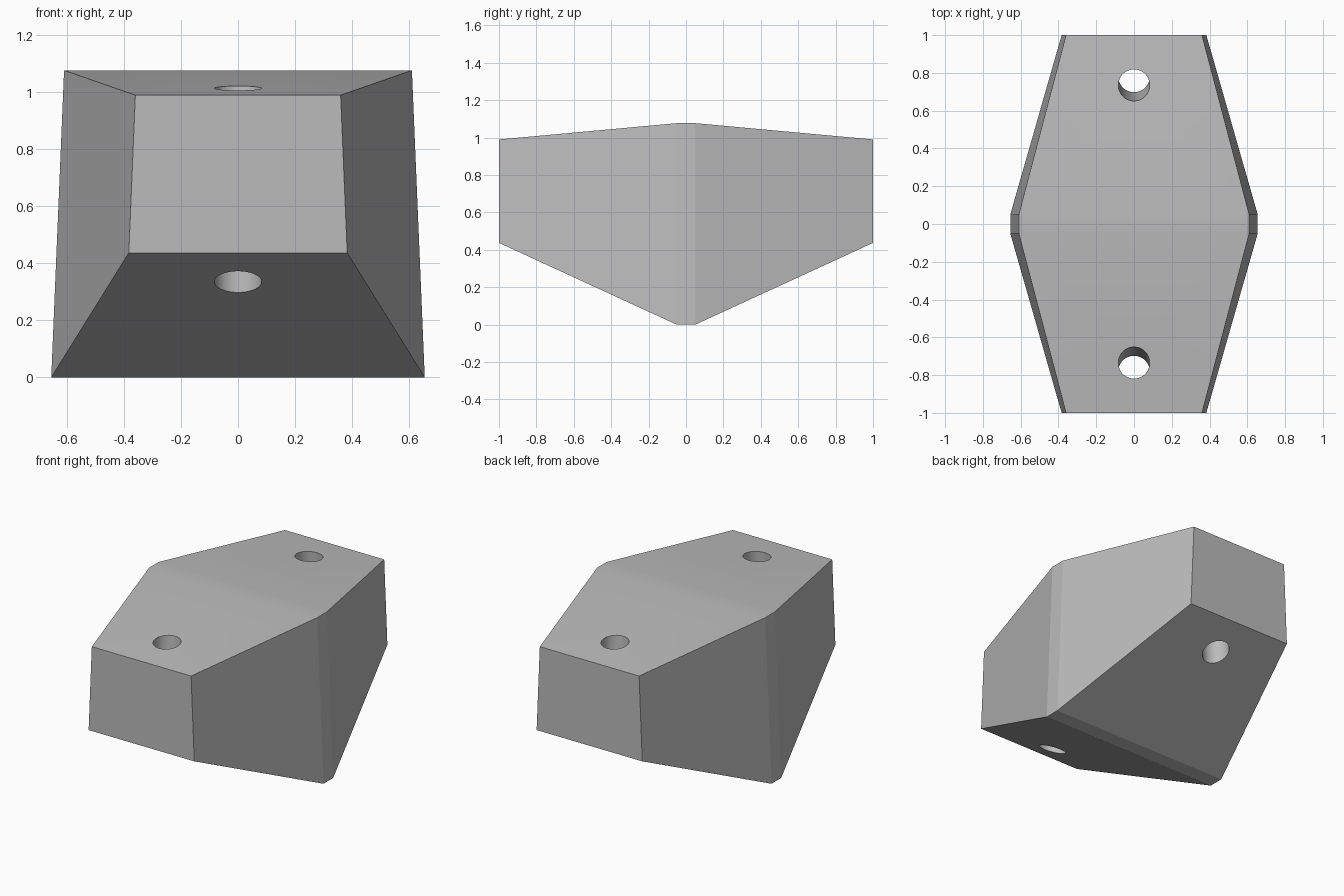
import bpy, bmesh, math
from mathutils import Vector

cube = bpy.data.objects.get("Cube")
if cube:
    bpy.data.objects.remove(cube, do_unlink=True)

grey = bpy.data.materials.new("plain_grey")
grey.use_nodes = True
colour = (0.5, 0.5, 0.5, 1)
grey.diffuse_color = colour
grey.node_tree.nodes["Principled BSDF"].inputs["Base Color"].default_value = colour


def make_object(name, bm):
    bmesh.ops.recalc_face_normals(bm, faces=bm.faces)
    mesh = bpy.data.meshes.new(name)
    bm.to_mesh(mesh)
    bm.free()
    mesh.materials.append(grey)
    obj = bpy.data.objects.new(name, mesh)
    bpy.context.collection.objects.link(obj)
    return obj


# Tapered block: trapezoid sections lofted from front to back
END = (0.383, 0.36, 0.437, 0.99)      # bottom half width, top half width, bottom z, top z
MIDDLE = (0.655, 0.61, 0.0, 1.077)
bm = bmesh.new()
rings = []
for y, (low_x, high_x, low_z, high_z) in ((-1, END), (-0.05, MIDDLE), (0.05, MIDDLE), (1, END)):
    corners = ((-low_x, low_z), (low_x, low_z), (high_x, high_z), (-high_x, high_z))
    rings.append([bm.verts.new((x, y, z)) for x, z in corners])
for a, b in zip(rings, rings[1:]):
    for i in range(4):
        j = (i + 1) % 4
        bm.faces.new((a[i], a[j], b[j], b[i]))
bm.faces.new(rings[0])
bm.faces.new(rings[-1])
block = make_object("tapered_block", bm)

# Two slightly splayed holes through the ends
for side, label in ((-1, "front"), (1, "back")):
    top = Vector((0, side * 0.735, 1.014))
    bottom = Vector((0, side * 0.779, 0.335))
    axis = top - bottom
    bm = bmesh.new()
    bmesh.ops.create_cone(bm, cap_ends=True, segments=64, radius1=0.083, radius2=0.083, depth=1.6)
    turn = Vector((0, 0, 1)).rotation_difference(axis).to_matrix()
    bmesh.ops.rotate(bm, verts=bm.verts, cent=(0, 0, 0), matrix=turn)
    bmesh.ops.translate(bm, verts=bm.verts, vec=(top + bottom) / 2)
    cutter = make_object(label + "_hole_cutter", bm)
    cutter.hide_render = True
    cutter.hide_set(True)
    cut = block.modifiers.new(label + "_hole", "BOOLEAN")
    cut.operation = "DIFFERENCE"
    cut.solver = "EXACT"
    cut.object = cutter

# Bake the holes, then smooth only the shallow angles
bpy.context.view_layer.update()
baked = bpy.data.meshes.new_from_object(block.evaluated_get(bpy.context.evaluated_depsgraph_get()))
block.modifiers.clear()
block.data = baked
for obj in list(bpy.data.objects):
    if obj.name.endswith("_hole_cutter"):
        bpy.data.objects.remove(obj, do_unlink=True)
bpy.ops.object.select_all(action="DESELECT")
block.select_set(True)
bpy.context.view_layer.objects.active = block
bpy.ops.object.shade_flat()
for face in block.data.polygons:
    n = face.normal
    inside_hole = abs(n.z) < 0.2 and math.hypot(face.center.x, abs(face.center.y) - 0.757) < 0.15
    face.use_smooth = inside_hole
for edge in block.data.edges:
    edge.use_edge_sharp = False
bpy.ops.object.shade_smooth_by_angle(angle=math.radians(10))
